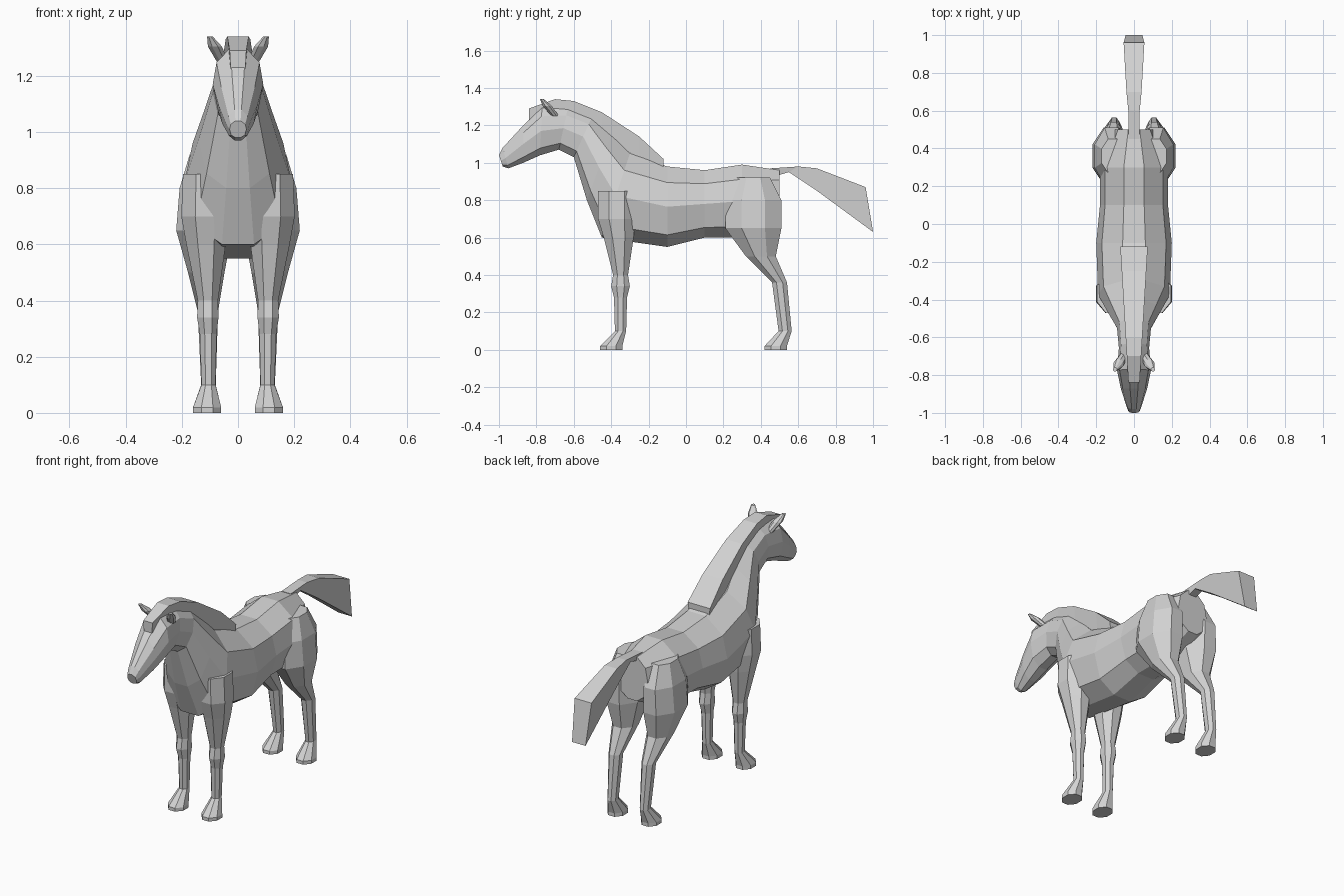
import bpy
import bmesh
from math import cos, sin, pi
from mathutils import Vector

cube = bpy.data.objects.get("Cube")
if cube:
    bpy.data.objects.remove(cube, do_unlink=True)

# The single coat colour
coat = bpy.data.materials.new("light_grey_coat")
coat.use_nodes = True
grey = [0.65] * 3 + [1]
coat.diffuse_color = grey
for node in coat.node_tree.nodes:
    if node.type == 'BSDF_PRINCIPLED':
        node.inputs["Base Color"].default_value = grey


def loft(name, rings, mirrored=False):
    """Skin a row of equal-sided rings and cap both ends."""
    bm = bmesh.new()
    loops = [[bm.verts.new(point) for point in ring] for ring in rings]
    for ring, following in zip(loops, loops[1:]):
        for i in range(len(ring)):
            bm.faces.new((ring[i - 1], ring[i], following[i], following[i - 1]))
    bm.faces.new(loops[0])
    bm.faces.new(loops[-1])
    bmesh.ops.recalc_face_normals(bm, faces=bm.faces[:])
    mesh = bpy.data.meshes.new(name)
    bm.to_mesh(mesh)
    bm.free()
    mesh.materials.append(coat)
    part = bpy.data.objects.new(name, mesh)
    bpy.context.collection.objects.link(part)
    if mirrored:
        part.modifiers.new("mirror", 'MIRROR').use_axis[0] = True


def spine_ring(section, top, low, half_width):
    """Symmetric ring between a top and a low point on the centre plane."""
    top, low = Vector((0, *top)), Vector((0, *low))
    left_side = []
    for spread, height in section:
        left_side.append(low.lerp(top, height) + Vector((spread * half_width, 0, 0)))
    right_side = [Vector((-point.x, point.y, point.z)) for point in reversed(left_side)]
    return left_side + right_side


def octagon(centre, half_x, half_y):
    """Level eight-sided ring with its flats facing the axes."""
    reach = 1 / cos(pi / 8)
    angles = [(step + 0.5) * pi / 4 for step in range(8)]
    return [centre + Vector((half_x * cos(a), half_y * sin(a), 0)) * reach for a in angles]


def leg(name, stations):
    """Mirrored pair of legs; thicker stations also stand further out."""
    rings = []
    for z, y, half_x, half_y in stations:
        rings.append(octagon(Vector((0.1 + half_x / 5, y, z)), half_x, half_y))
    # Hoof: a flared block stepping forward from the ankle
    ankle_y = stations[-1][1]
    for z in (0.02, 0):
        rings.append(octagon(Vector((0.11, ankle_y - 0.05, z)), 0.05, 0.06))
    loft(name, rings, mirrored=True)


# Torso, neck and head as one skin
barrel = [(0.3, 1), (0.85, 0.8), (1, 0.5), (0.8, 0.15), (0.3, 0)]
rump = spine_ring(barrel, top=(0.5, 0.96), low=(0.5, 0.7), half_width=0.1)
croup = spine_ring(barrel, top=(0.3, 0.99), low=(0.3, 0.6), half_width=0.18)
loin = spine_ring(barrel, top=(0.1, 0.96), low=(0.1, 0.6), half_width=0.18)
girth = spine_ring(barrel, top=(-0.1, 0.98), low=(-0.1, 0.55), half_width=0.2)
withers = spine_ring(barrel, top=(-0.3, 1.05), low=(-0.45, 0.6), half_width=0.19)
chest = spine_ring(barrel, top=(-0.4, 1.15), low=(-0.53, 0.8), half_width=0.14)
neck = spine_ring(barrel, top=(-0.5, 1.25), low=(-0.6, 1.03), half_width=0.09)
throat = spine_ring(barrel, top=(-0.63, 1.3), low=(-0.68, 1.07), half_width=0.08)
brow = spine_ring(barrel, top=(-0.77, 1.3), low=(-0.78, 1.04), half_width=0.09)
cheek = spine_ring(barrel, top=(-0.87, 1.2), low=(-0.87, 1), half_width=0.07)
nose = spine_ring(barrel, top=(-0.98, 1.08), low=(-0.95, 0.97), half_width=0.04)
lips = spine_ring(barrel, top=(-1, 1.04), low=(-0.98, 0.98), half_width=0.03)
loft("body_and_head", [rump, croup, loin, girth, withers, chest,
                       neck, throat, brow, cheek, nose, lips])

# Mane: a strip along the crest that widens from forelock to withers
strip = [(1, 1), (0.8, 0)]
crest = [(-0.84, 1.29), (-0.7, 1.34), (-0.6, 1.33),
         (-0.45, 1.27), (-0.25, 1.14), (-0.12, 1.02)]
mane_rings = []
for y, z in crest:
    mane_rings.append(spine_ring(strip, top=(y, z), low=(y, z - 0.12),
                                 half_width=0.08 + y * 0.06))
loft("mane", mane_rings)

# Tail: a wedge that deepens toward its free end
tail_root = spine_ring(strip, top=(0.45, 0.97), low=(0.45, 0.92), half_width=0.03)
tail_bend = spine_ring(strip, top=(0.6, 0.98), low=(0.55, 0.95), half_width=0.03)
tail_middle = spine_ring(strip, top=(0.7, 0.97), low=(0.7, 0.85), half_width=0.04)
tail_end = spine_ring(strip, top=(0.96, 0.87), low=(1, 0.63), half_width=0.055)
loft("tail", [tail_root, tail_bend, tail_middle, tail_end])

# Legs from shoulder or haunch down to the ankle: height, y, half width, half depth
leg("front_legs", [
    (0.85, -0.37, 0.08, 0.1),
    (0.7, -0.37, 0.085, 0.1),
    (0.6, -0.36, 0.07, 0.08),
    (0.4, -0.35, 0.036, 0.04),
    (0.34, -0.35, 0.038, 0.05),
    (0.28, -0.35, 0.03, 0.035),
    (0.1, -0.35, 0.025, 0.03),
])
leg("hind_legs", [
    (0.92, 0.36, 0.06, 0.09),
    (0.8, 0.36, 0.09, 0.15),
    (0.65, 0.36, 0.1, 0.15),
    (0.5, 0.4, 0.065, 0.08),
    (0.36, 0.5, 0.036, 0.04),
    (0.1, 0.53, 0.026, 0.035),
])

# Ears: buds leaning outward and forward
ear_base, ear_tip = Vector((0.055, -0.7, 1.25)), Vector((0.1, -0.77, 1.34))
ear_rings = []
for along, radius in [(0, 0.02), (0.6, 0.025), (1, 0.01)]:
    ear_rings.append(octagon(ear_base.lerp(ear_tip, along), radius, radius))
loft("ears", ear_rings, mirrored=True)
